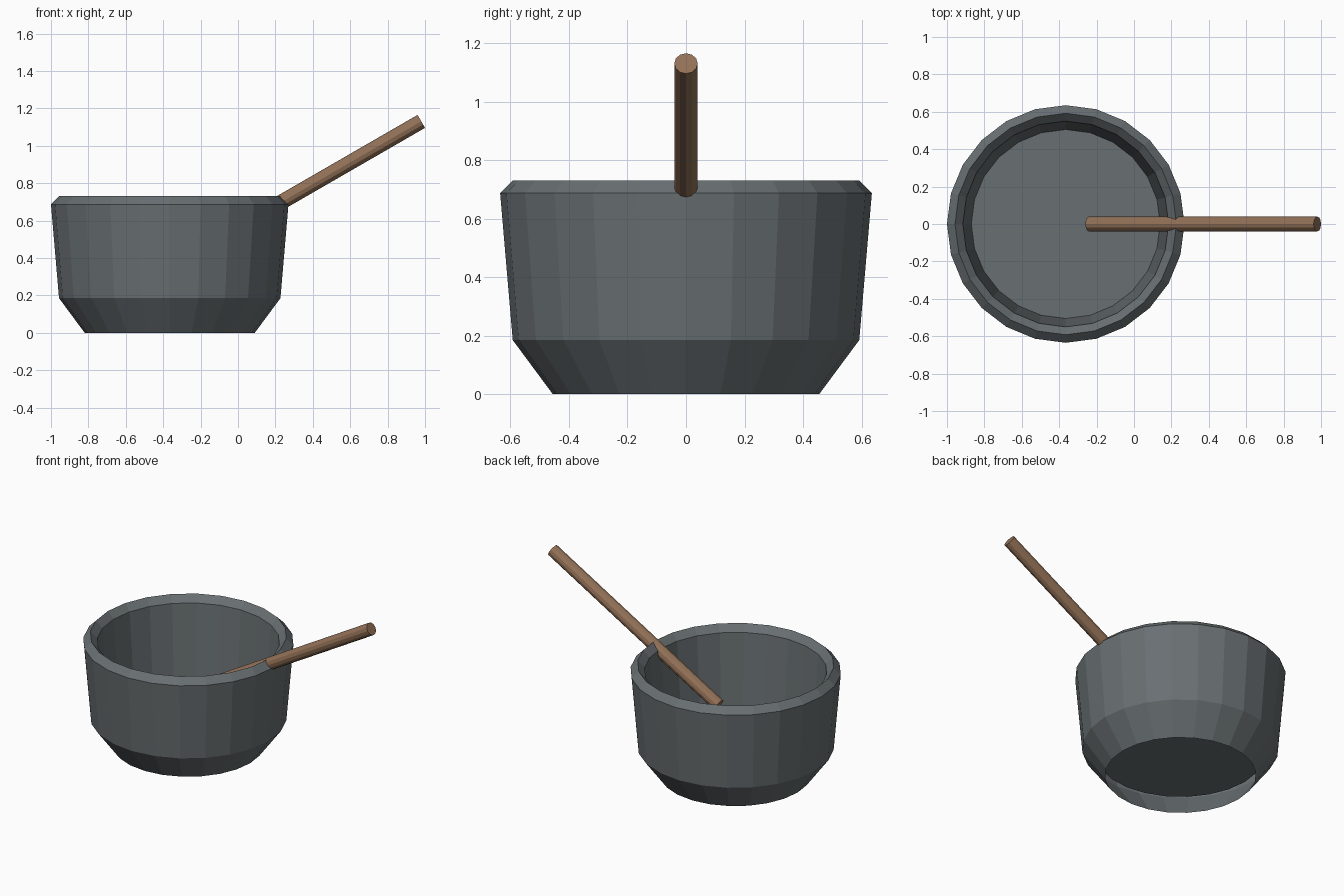
import bpy, bmesh, math
from mathutils import Vector

if "Cube" in bpy.data.objects:
    bpy.data.objects.remove(bpy.data.objects["Cube"])


def material(name, rgb):
    m = bpy.data.materials.new(name)
    m.diffuse_color = (*rgb, 1)
    m.use_nodes = True
    m.node_tree.nodes["Principled BSDF"].inputs["Base Color"].default_value = m.diffuse_color
    return m


def add_object(name, bm, mat):
    mesh = bpy.data.meshes.new(name)
    bm.to_mesh(mesh)
    bm.free()
    mesh.materials.append(mat)
    ob = bpy.data.objects.new(name, mesh)
    bpy.context.collection.objects.link(ob)
    return ob


stone = material("dark grey stone", (0.14, 0.16, 0.168))
wood = material("brown wood", (0.29, 0.165, 0.095))

# Bowl: open foot, outer wall, bevelled rim, inner wall, raised floor
SIDES = 24
CENTRE_X = -0.365
profile = [(0.455, 0), (0.592, 0.185), (0.635, 0.687), (0.592, 0.73),
           (0.55, 0.687), (0.505, 0.14)]
bm = bmesh.new()
rings = []
for r, z in profile:
    rings.append([bm.verts.new((CENTRE_X + r * math.cos(k * math.tau / SIDES),
                                r * math.sin(k * math.tau / SIDES), z))
                  for k in range(SIDES)])
for low, high in zip(rings, rings[1:]):
    for k in range(SIDES):
        n = (k + 1) % SIDES
        bm.faces.new((low[k], low[n], high[n], high[k]))
bm.faces.new(rings[-1])
add_object("bowl", bm, stone)

# Stick: round rod leaning over the rim
start, end = Vector((-0.24, 0, 0.426)), Vector((0.98, 0, 1.13))
bm = bmesh.new()
bmesh.ops.create_cone(bm, cap_ends=True, segments=12, radius1=0.04, radius2=0.04,
                      depth=(end - start).length)
stick = add_object("stick", bm, wood)
stick.location = (start + end) / 2
stick.rotation_euler = (0, math.atan2(end.x - start.x, end.z - start.z), 0)
